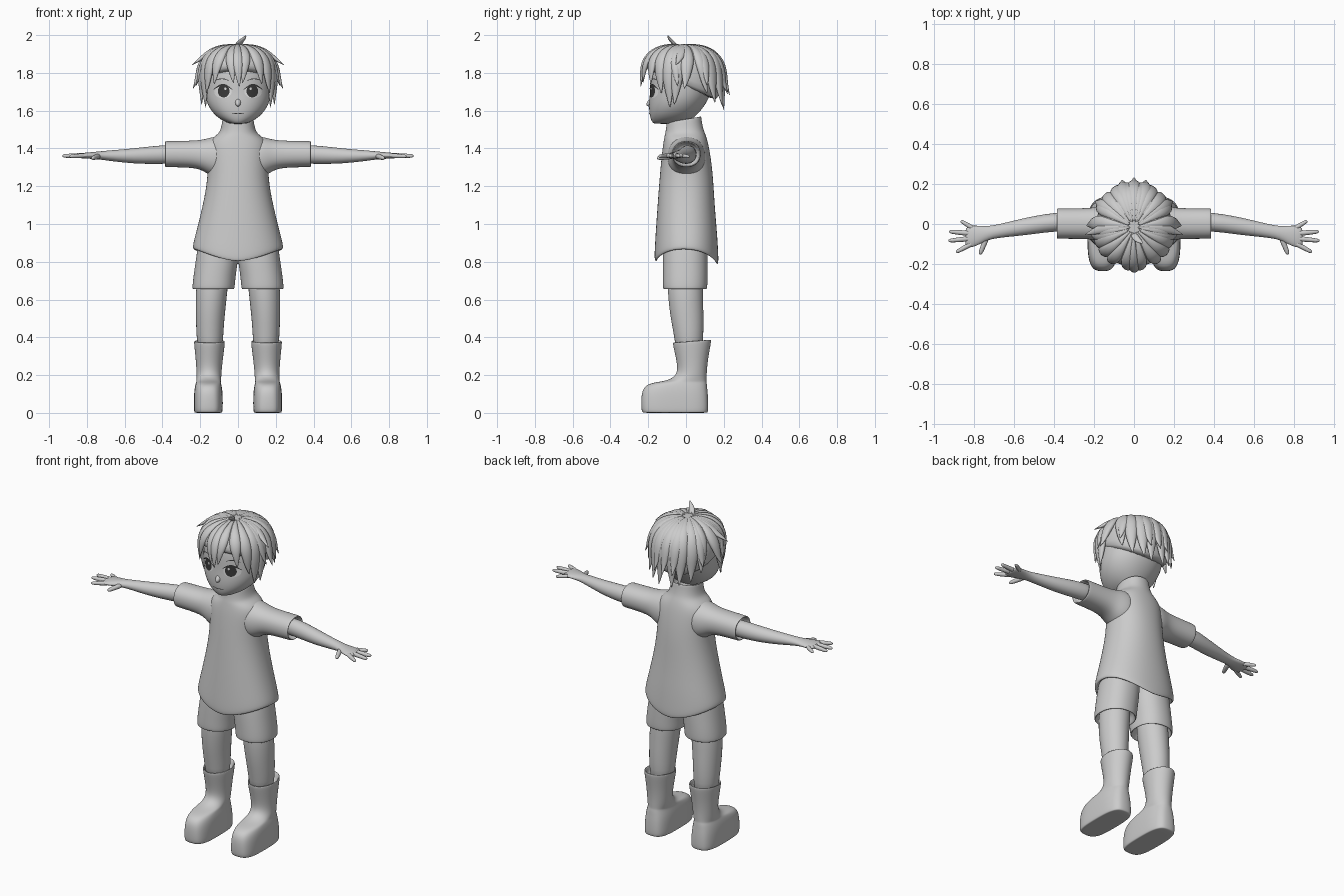
import bpy, bmesh, math
from mathutils import Vector as V
from mathutils.bvhtree import BVHTree


def material(name, c):
    m = bpy.data.materials.new(name)
    m.diffuse_color = (c, c, c, 1)
    return m


GREY, DARK = material("light_grey", 0.6), material("dark_grey", 0.04)
WHITE = material("eye_white", 0.75)


def finish(name, bm, mat, sub=1, mirror=False):
    bmesh.ops.remove_doubles(bm, verts=bm.verts, dist=1e-5)
    bmesh.ops.recalc_face_normals(bm, faces=bm.faces)
    me = bpy.data.meshes.new(name)
    bm.to_mesh(me)
    bm.free()
    me.polygons.foreach_set("use_smooth", [True] * len(me.polygons))
    me.materials.append(mat)
    ob = bpy.data.objects.new(name, me)
    bpy.context.collection.objects.link(ob)
    if mirror:
        ob.modifiers.new("mirror", 'MIRROR').use_mirror_merge = False
    if sub:
        s = ob.modifiers.new("smooth", 'SUBSURF')
        s.levels = s.render_levels = sub
    return ob


def ring(c, u, v, n=2.0, seg=20):
    """Superellipse section around c with half axes u and v."""
    pts = []
    for i in range(seg):
        a = 2 * math.pi * i / seg
        co, si = math.cos(a), math.sin(a)
        pts.append(V(c) + V(u) * math.copysign(abs(co) ** (2 / n), co)
                   + V(v) * math.copysign(abs(si) ** (2 / n), si))
    return pts


def level(z, hw, yf, yb, cx=0.0, k=0.0, tilt=0.0, n=2.2, seg=24):
    """Level section; k lifts its sides, tilt lifts its back."""
    pts = ring((cx, (yf + yb) / 2, z), (hw, 0, 0), (0, (yb - yf) / 2, 0), n, seg)
    for p in pts:
        p.z += k * abs((p.x - cx) / hw) ** 1.5 + tilt * (p.y - (yf + yb) / 2) / (yb - yf) * 2
    return pts


def add_loft(bm, rings):
    vs = [[bm.verts.new(p) for p in r] for r in rings]
    n = len(vs[0])
    for a, b in zip(vs, vs[1:]):
        for i in range(n):
            bm.faces.new((a[i], a[(i + 1) % n], b[(i + 1) % n], b[i]))
    bm.faces.new(vs[0][::-1])
    bm.faces.new(vs[-1])


def loft(name, rings, mat=GREY, sub=1, mirror=False):
    bm = bmesh.new()
    add_loft(bm, rings)
    return finish(name, bm, mat, sub, mirror)


# Shirt body: inner hem, outer hem, flare, chest, collar, inner collar
loft("shirt", [level(z, w, f, b, k=k, tilt=t) for z, w, f, b, k, t in (
    (.90, .20, -.14, .145, .0, 0), (.80, .225, -.152, .158, .072, -.008),
    (.79, .232, -.16, .166, .075, -.008), (.798, .241, -.168, .174, .073, -.008),
    (.85, .241, -.168, .172, .04, 0), (.95, .224, -.162, .166, .005, 0),
    (1.04, .202, -.156, .158, 0, 0), (1.15, .177, -.148, .15, 0, 0),
    (1.25, .162, -.14, .144, 0, 0), (1.34, .162, -.132, .134, 0, 0),
    (1.41, .165, -.124, .122, 0, 0), (1.45, .145, -.117, .112, 0, 0),
    (1.475, .108, -.113, .102, 0, .004), (1.495, .094, -.109, .092, 0, .008),
    (1.53, .086, -.105, .084, 0, .014), (1.553, .083, -.104, .082, 0, .016),
    (1.556, .076, -.097, .075, 0, .016), (1.51, .068, -.088, .066, 0, .01))], sub=2)

# Sleeves with a hollow cuff
loft("sleeves", [ring((x, .002, z), (0, ry, 0), (0, 0, rz), 2.2) for x, z, ry, rz in (
    (.07, 1.355, .105, .112), (.13, 1.355, .10, .108), (.165, 1.36, .09, .093),
    (.20, 1.367, .081, .078), (.26, 1.37, .077, .071), (.375, 1.37, .077, .07),
    (.386, 1.37, .076, .069), (.387, 1.37, .066, .06), (.34, 1.37, .06, .055))],
    sub=2, mirror=True)

# Arms
loft("arms", [ring((x, y, z), (0, ry, 0), (0, 0, rz)) for x, y, z, ry, rz in (
    (.30, .012, 1.37, .048, .05), (.40, .01, 1.368, .047, .05), (.50, -.005, 1.362, .046, .045),
    (.60, -.022, 1.36, .04, .036), (.68, -.036, 1.362, .034, .028), (.73, -.045, 1.363, .034, .022),
    (.77, -.055, 1.363, .046, .018), (.81, -.062, 1.362, .056, .016),
    (.835, -.066, 1.361, .052, .013), (.845, -.067, 1.36, .04, .008))], mirror=True)

# Fingers and thumb: root, tip, radius
bm = bmesh.new()
for root, tip, r in (((.80, -.025, 1.361), (.868, .016, 1.357), .0115),
                     ((.81, -.048, 1.363), (.926, -.038, 1.36), .013),
                     ((.81, -.072, 1.363), (.93, -.084, 1.36), .013),
                     ((.80, -.092, 1.362), (.892, -.142, 1.358), .0125),
                     ((.735, -.06, 1.360), (.772, -.153, 1.348), .014)):
    a, b = V(root), V(tip)
    t = (b - a).normalized()
    side = t.cross(V((0, 0, 1))).normalized()
    up = side.cross(t)
    add_loft(bm, [ring(a.lerp(b, s), side * r * q, up * r * q, 2, 8) for s, q in (
        (0, 1.1), (.35, 1.1), (.7, .95), (.92, .8), (1, .4))])
finish("fingers", bm, GREY, 1, True)

# Shorts, legs and boots
loft("shorts", [level(z, w, f, b, cx, tilt=0) for z, cx, w, f, b in (
    (.72, .13, .088, -.095, .09), (.665, .13, .098, -.108, .10), (.653, .13, .108, -.118, .108),
    (.660, .13, .1135, -.124, .114), (.72, .125, .112, -.124, .115),
    (.79, .114, .113, -.124, .115), (.86, .107, .11, -.122, .114), (.95, .10, .10, -.11, .11))],
    sub=2, mirror=True)
loft("legs", [level(z, w, f, b, cx, n=2) for z, cx, w, f, b in (
    (.30, .147, .062, -.05, .085), (.40, .149, .071, -.062, .092), (.48, .148, .075, -.078, .094),
    (.56, .145, .08, -.09, .092), (.64, .14, .084, -.097, .09), (.76, .13, .085, -.10, .09))],
    mirror=True)
loft("boots", [level(z, w, f, b, cx, tilt=t, n=n) for z, cx, w, f, b, t, n in (
    (.0, .157, .068, -.222, .108, 0, 3.2), (.002, .157, .074, -.232, .116, 0, 3.2),
    (.02, .157, .077, -.238, .12, 0, 3.2), (.085, .157, .077, -.238, .118, 0, 3),
    (.125, .157, .074, -.23, .114, 0, 2.8), (.15, .157, .069, -.208, .112, 0, 2.6),
    (.162, .156, .066, -.165, .11, 0, 2.4), (.17, .155, .065, -.105, .109, 0, 2.2),
    (.19, .154, .066, -.062, .11, 0, 2), (.225, .153, .067, -.043, .111, 0, 2),
    (.29, .152, .073, -.053, .118, .002, 2), (.372, .151, .083, -.071, .135, .008, 2),
    (.381, .151, .081, -.069, .133, .008, 2), (.378, .151, .073, -.06, .122, .008, 2),
    (.33, .151, .066, -.05, .105, 0, 2))], sub=2, mirror=True)

# Neck, head and nose
loft("neck", [level(z, .055, -.075 + s, .045 + s, n=2) for z, s in (
    (1.46, .01), (1.52, 0), (1.62, -.01))])
head = loft("head", [level(z, w, f, b, n=2.1) for z, w, f, b in (
    (1.53, .03, -.165, -.02), (1.536, .06, -.178, .01), (1.56, .105, -.19, .04),
    (1.60, .145, -.197, .08), (1.65, .17, -.197, .115), (1.70, .178, -.191, .135),
    (1.78, .18, -.192, .15), (1.85, .168, -.178, .145), (1.90, .135, -.14, .12),
    (1.93, .07, -.08, .07))], sub=2)
loft("nose", [ring((0, y, z), (r, 0, 0), (0, 0, r * 1.3), 2, 10) for y, z, r in (
    (-.17, 1.648, .024), (-.192, 1.643, .018), (-.204, 1.636, .010), (-.210, 1.633, .004))])

# Face details: thin plates laid on the head surface
bpy.context.view_layer.update()
tree = BVHTree.FromObject(head, bpy.context.evaluated_depsgraph_get())


def plate(name, f, mat, off, nu=24, nv=5):
    bm = bmesh.new()
    grid = []
    for i in range(nu + 1):
        row = []
        for j in range(nv + 1):
            x, z = f(i / nu, j / nv)
            hit = tree.ray_cast(V((x, -1, z)), V((0, 1, 0)))[0]
            row.append(bm.verts.new((x, (hit.y if hit else -.15) - off, z)))
        grid.append(row)
    for a, b in zip(grid, grid[1:]):
        for j in range(nv):
            bm.faces.new((a[j], b[j], b[j + 1], a[j + 1]))
    bmesh.ops.remove_doubles(bm, verts=bm.verts, dist=1e-5)
    bmesh.ops.recalc_face_normals(bm, faces=bm.faces)
    if sum(fc.normal.y for fc in bm.faces) > 0:
        bmesh.ops.reverse_faces(bm, faces=bm.faces)
    me = bpy.data.meshes.new(name)
    bm.to_mesh(me)
    me.materials.append(mat)
    ob = bpy.data.objects.new(name, me)
    bpy.context.collection.objects.link(ob)
    ob.modifiers.new("mirror", 'MIRROR')


def disc(cx, cz, rx, rz):
    return lambda u, v: (cx + rx * v * math.cos(math.tau * u), cz + rz * v * math.sin(math.tau * u))


def arc(x0, x1, z0, rise, th):
    return lambda u, v: (x0 + (x1 - x0) * u,
                         z0 + rise * math.sin(math.pi * u) + th * (v - .5) * math.sin(math.pi * (.08 + .84 * u)))


plate("eye_whites", disc(.08, 1.70, .046, .034), WHITE, .002)
plate("irises", disc(.076, 1.703, .031, .033), DARK, .004)
plate("eye_glints", disc(.067, 1.716, .006, .007), WHITE, .006)
plate("lashes", arc(.03, .13, 1.712, .024, .011), DARK, .005)
plate("brows", arc(.045, .125, 1.757, .012, .005), DARK, .003)
plate("mouth", arc(-.036, .036, 1.588, -.004, .0045), DARK, .003)

# Hair: scalp cap under pointed locks combed out from the crown
loft("hair_cap", [level(z, w, f, b, tilt=t, n=2.2) for z, w, f, b, t in (
    (1.73, .165, -.17, .15, -.08), (1.74, .188, -.208, .178, -.075), (1.80, .193, -.217, .186, -.04),
    (1.86, .186, -.207, .18, -.01), (1.91, .158, -.178, .155, 0), (1.94, .11, -.13, .11, 0),
    (1.95, .05, -.06, .05, 0))])
C, R = V((0, -.018, 1.77)), V((.193, .207, .18))
QUARTER = .30


def lock(bm, az, tip_z, half, flare, twist=0, lift=1.0):
    total = QUARTER + C.z - tip_z

    def point(t):
        s = t * total
        th = min(s / QUARTER, 1) * math.pi / 2
        a = math.radians(az + twist * t * t)
        h = math.sin(th) ** .8 * lift * (1 + flare * t ** 4)
        z = C.z + R.z * lift * math.cos(th) ** .8 if s < QUARTER else C.z - (s - QUARTER)
        return V((C.x + R.x * h * math.sin(a), C.y - R.y * h * math.cos(a), z)), th

    rings = []
    for i in range(13):
        t = .04 + .96 * i / 12
        p, th = point(t)
        tan = (point(min(t + .02, 1.02))[0] - point(t - .02)[0]).normalized()
        out = p - V((C.x, C.y, min(C.z, p.z)))
        side = tan.cross(out).normalized()
        out = side.cross(tan)
        w = half * max(.15, math.sin(th)) * max(.04, 1 - max(0, (t - .5) / .5) ** 1.8)
        rings.append(ring(p, side * w, out * min(.022, w * .6), 2, 8))
    add_loft(bm, rings)


# azimuth from the front, tip height, half width, flare, twist
bm = bmesh.new()
for az, tz, w, fl, tw in ((15, 1.745, .04, .02, -8), (33, 1.74, .043, .04, 6), (50, 1.69, .042, .02, 8),
                          (68, 1.615, .042, -.06, 2), (84, 1.63, .044, .02, -6), (100, 1.715, .046, .24, -8),
                          (118, 1.69, .044, .12, 6), (135, 1.64, .044, .10, 4), (153, 1.62, .044, .12, 3),
                          (171, 1.60, .043, .08, -3), (92, 1.83, .04, .34, -10), (74, 1.73, .036, .16, 10),
                          (126, 1.73, .04, .2, -4), (162, 1.685, .042, .2, 3)):
    for sgn in (1, -1):
        lock(bm, az * sgn, tz, w, fl, tw * sgn)
lock(bm, -2, 1.725, .036, .05, 4, 1.02)
lock(bm, 180, 1.68, .04, .2, 0, 1.01)
# Small upright tuft on the crown
add_loft(bm, [ring(p, (r, 0, 0), (0, r * .7, 0), 2, 8) for p, r in (
    ((.0, -.05, 1.94), .02), ((.008, -.07, 1.962), .021), ((.022, -.083, 1.976), .018),
    ((.035, -.092, 1.988), .01), ((.042, -.098, 2.0), .002))])
finish("hair_locks", bm, GREY, 1)
